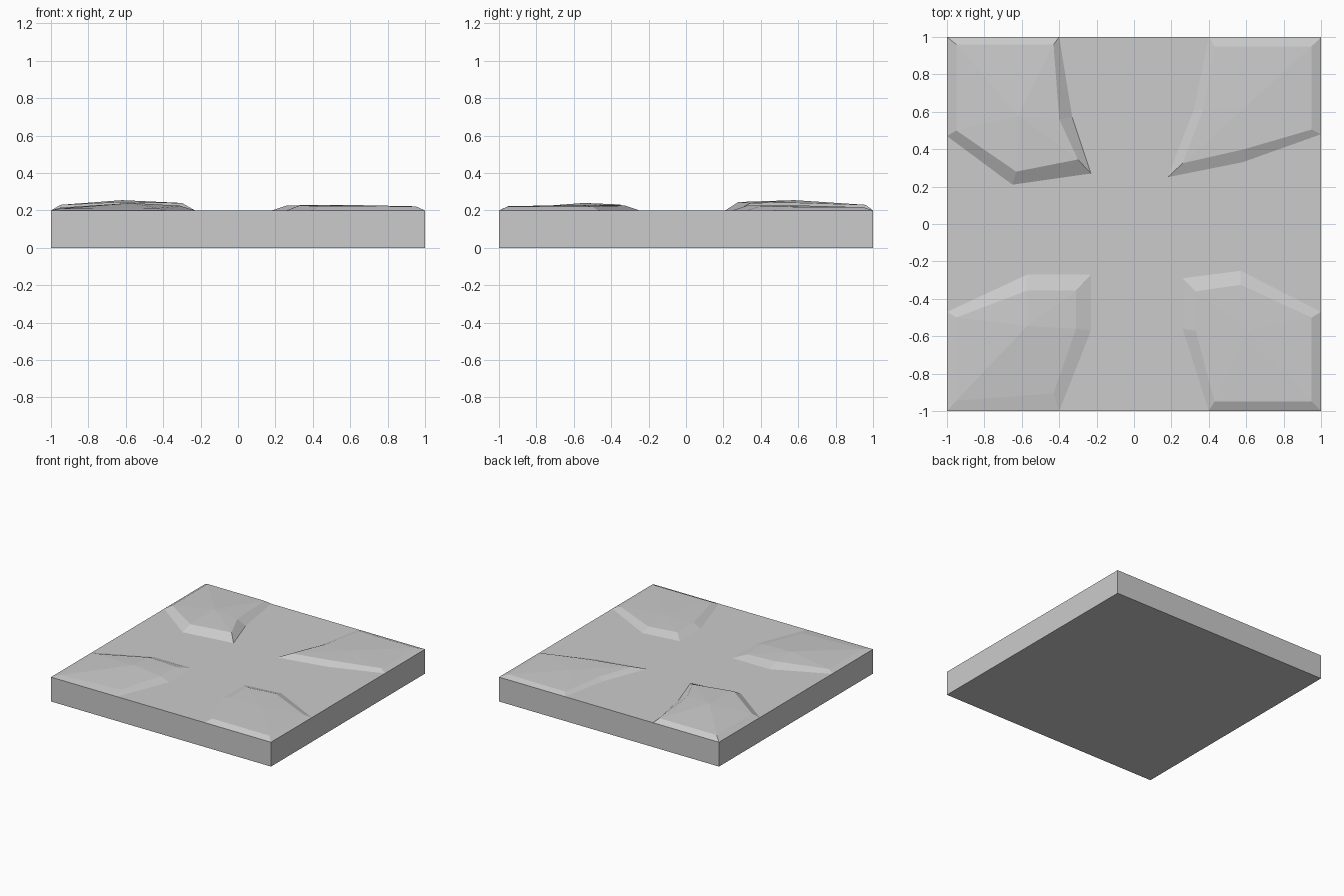
import bpy, bmesh

if "Cube" in bpy.data.objects:
    bpy.data.objects.remove(bpy.data.objects["Cube"])

TOP = 0.2


def make_object(name, bm):
    bmesh.ops.recalc_face_normals(bm, faces=bm.faces)
    mesh = bpy.data.meshes.new(name)
    bm.to_mesh(mesh)
    bm.free()
    obj = bpy.data.objects.new(name, mesh)
    bpy.context.collection.objects.link(obj)
    return obj


def stone(name, foot, rim, peak):
    """Low slab: sloping border from foot to rim, faceted top up to peak."""
    bm = bmesh.new()
    low = [bm.verts.new((x, y, TOP)) for x, y in foot]
    high = [bm.verts.new(p) for p in rim]
    top = bm.verts.new(peak)
    n = len(low)
    for i in range(n):
        j = (i + 1) % n
        bm.faces.new((low[i], low[j], high[j], high[i]))
        bm.faces.new((high[i], high[j], top))
    make_object(name, bm)
    # keep all facets pointing upward
    mesh = bpy.data.objects[name].data
    if sum(p.normal.z for p in mesh.polygons) < 0:
        mesh.flip_normals()


# Square base tile
bm = bmesh.new()
bmesh.ops.create_cube(bm, size=1)
for v in bm.verts:
    v.co = (v.co.x * 2, v.co.y * 2, (v.co.z + 0.5) * TOP)
make_object("base_tile", bm)

# Four worn stones, one in each corner
stone("stone_back_left",
      [(-1, 1), (-1, .47), (-.65, .21), (-.23, .27), (-.33, .57), (-.4, 1)],
      [(-.95, .96, .23), (-.95, .5, .23), (-.63, .28, .245),
       (-.3, .345, .24), (-.4, .56, .242), (-.43, .96, .23)],
      (-.62, .58, .255))

stone("stone_back_right",
      [(.4, 1), (.32, .61), (.18, .25), (.58, .33), (1, .48), (1, 1)],
      [(.43, .95, .214), (.37, .61, .222), (.26, .325, .226),
       (.59, .4, .225), (.95, .505, .22), (.95, .95, .217)],
      (.6, .63, .226))

stone("stone_front_left",
      [(-1, -1), (-.4, -1), (-.23, -.57), (-.23, -.27), (-.57, -.27), (-1, -.47)],
      [(-.95, -.945, .21), (-.43, -.905, .212), (-.31, -.56, .225),
       (-.31, -.355, .22), (-.57, -.355, .232), (-.95, -.5, .215)],
      (-.57, -.545, .24))

stone("stone_front_right",
      [(.4, -1), (1, -1), (1, -.47), (.57, -.25), (.26, -.29), (.26, -.56)],
      [(.43, -.95, .223), (.95, -.95, .222), (.95, -.5, .221),
       (.57, -.325, .226), (.33, -.36, .228), (.33, -.57, .227)],
      (.61, -.57, .229))
